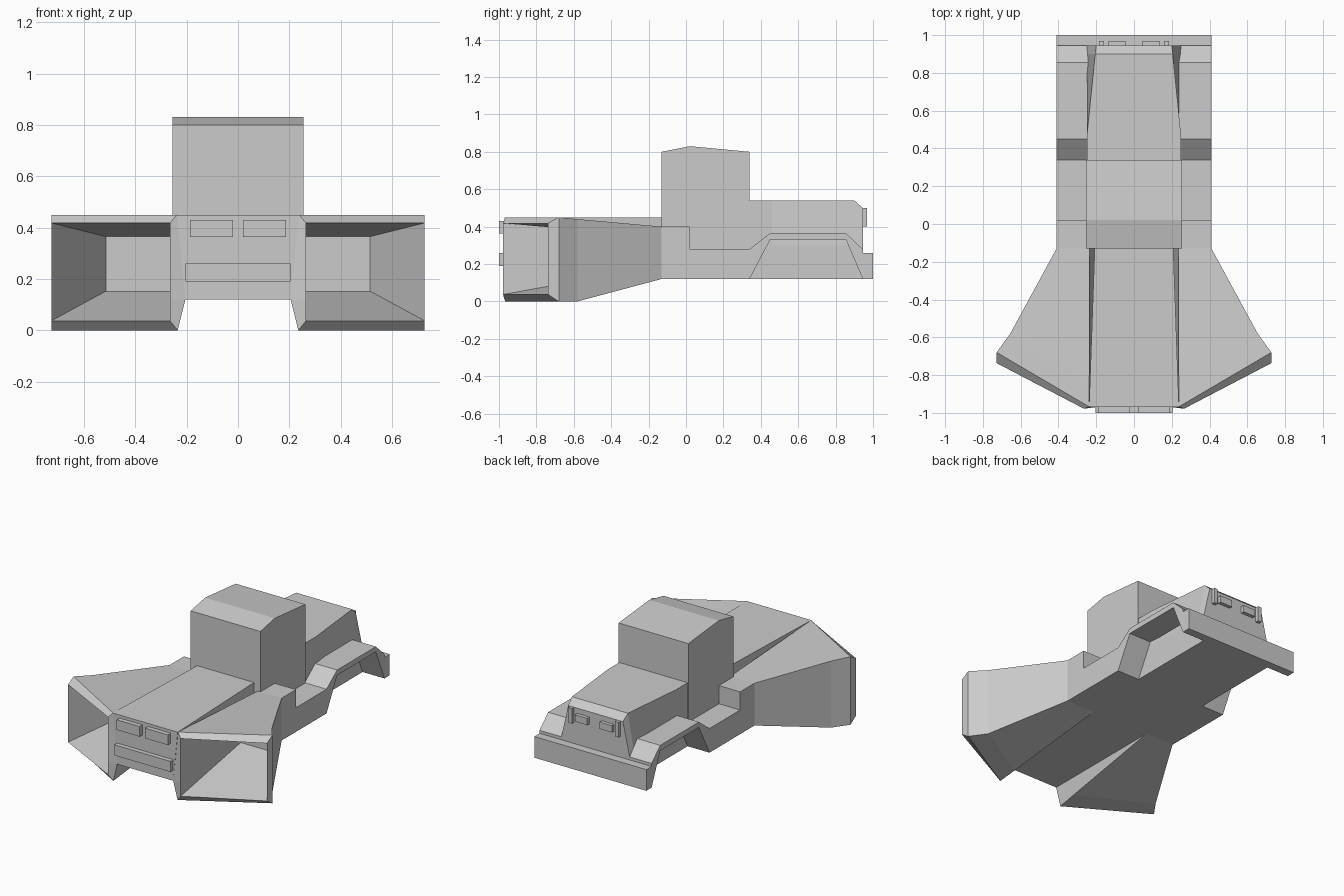
import bpy, bmesh

if "Cube" in bpy.data.objects:
    bpy.data.objects.remove(bpy.data.objects["Cube"])


def make(name, bm):
    bmesh.ops.recalc_face_normals(bm, faces=bm.faces)
    mesh = bpy.data.meshes.new(name)
    bm.to_mesh(mesh)
    bm.free()
    obj = bpy.data.objects.new(name, mesh)
    bpy.context.collection.objects.link(obj)
    return obj


def loft(name, rings):
    """Skin closed rings of points and cap both ends."""
    bm = bmesh.new()
    loops = [[bm.verts.new(p) for p in ring] for ring in rings]
    n = len(loops[0])
    for a, b in zip(loops, loops[1:]):
        for i in range(n):
            j = (i + 1) % n
            bm.faces.new((a[i], a[j], b[j], b[i]))
    bm.faces.new(loops[0])
    bm.faces.new(loops[-1])
    return make(name, bm)


def box(name, x0, x1, y0, y1, z0, z1):
    return loft(name, [[(x0, y, z0), (x1, y, z0), (x1, y, z1), (x0, y, z1)]
                       for y in (y0, y1)])


def prism(name, profile, x0, x1):
    """Extrude a (y, z) side profile across x."""
    return loft(name, [[(x, y, z) for y, z in profile] for x in (x0, x1)])


def section(y, half):
    """Symmetric cross-section from right-hand (x, z) points, bottom to top."""
    return [(x, y, z) for x, z in half] + [(-x, y, z) for x, z in reversed(half)]


def mirror(obj):
    obj.modifiers.new("Mirror", 'MIRROR').use_axis[0] = True


# central hull: nose, then tapered tail deck
loft("nose", [section(-.97, [(.205, .12), (.238, .45)]),
              section(-.10, [(.205, .12), (.207, .45)])])
loft("tail_deck", [
    section(-.12, [(.25, .12), (.25, .28), (.25, .39)]),
    section(.33, [(.25, .12), (.25, .30), (.25, .39)]),
    section(.335, [(.25, .12), (.25, .30), (.25, .54)]),
    section(.46, [(.25, .12), (.25, .30), (.25, .54)]),
    section(.90, [(.25, .12), (.25, .30), (.205, .54)]),
    section(.945, [(.25, .12), (.25, .28), (.20, .50)])])

# cab with ridged roof
prism("cab", [(-.13, .2), (.34, .2), (.34, .80), (.02, .83), (-.13, .80)], -.255, .255)

# side skirt stepping down into the rear wheel arch
mirror(prism("side_skirt", [
    (-.13, .12), (-.13, .40), (.02, .40), (.02, .28), (.34, .28), (.45, .365),
    (.855, .365), (.945, .28), (.945, .12), (.855, .33), (.45, .33), (.34, .12)],
    .20, .41))

# flared intake pod: outer shell, bevelled rim, tapering inner duct
mirror(loft("intake_pod", [
    [(.235, -.13, .40), (.41, -.13, .40), (.41, -.13, .12),
     (.205, -.13, .12), (.205, -.13, .121)],
    [(.237, -.835, .442), (.655, -.58, .44), (.655, -.58, 0),
     (.23, -.835, .019), (.205, -.835, .12)],
    [(.238, -.967, .45), (.727, -.68, .45), (.727, -.68, 0),
     (.235, -.967, 0), (.205, -.97, .12)],
    [(.265, -.978, .418), (.727, -.737, .418), (.727, -.737, .037),
     (.265, -.978, .037), (.265, -.978, .12)],
    [(.265, -.35, .365), (.515, -.35, .365), (.515, -.35, .152),
     (.265, -.35, .152), (.265, -.35, .20)]]))

# bumper and lights
box("rear_bumper", -.41, .41, .945, 1.0, .12, .26)
box("front_grille", -.205, .205, -1.0, -.965, .19, .26)
mirror(box("headlight", .02, .187, -1.0, -.965, .363, .43))
mirror(box("tail_light_bar", .158, .184, .935, .968, .40, .50))
mirror(box("tail_light", .045, .135, .935, .968, .42, .465))
